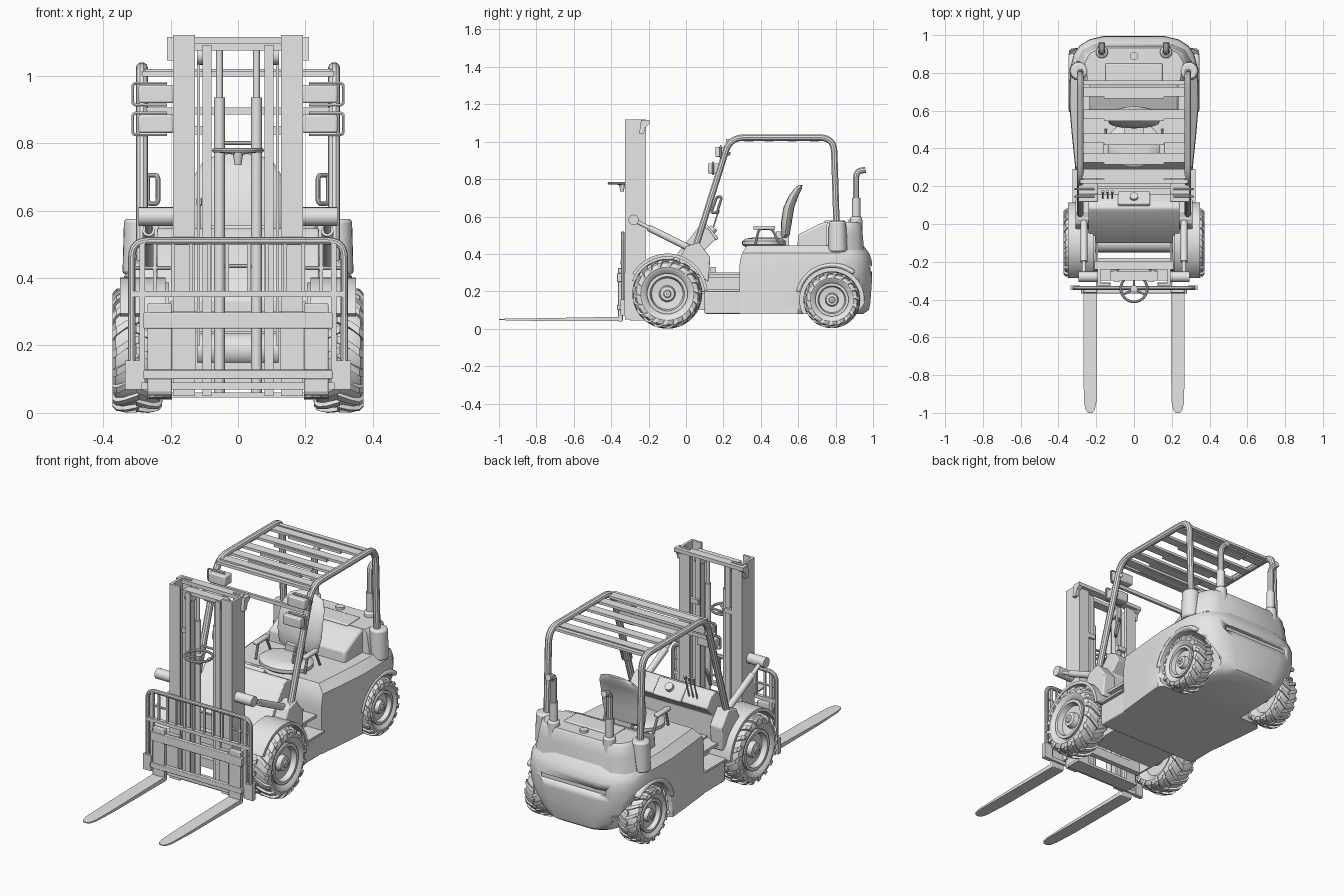
import bpy, bmesh, math
from mathutils import Vector
from math import sin, cos, pi, radians

if "Cube" in bpy.data.objects:
    bpy.data.objects.remove(bpy.data.objects["Cube"])

GREY = bpy.data.materials.new("light_grey")
GREY.diffuse_color = (0.8, 0.8, 0.8, 1)
GREY.use_nodes = True
GREY.node_tree.nodes["Principled BSDF"].inputs["Base Color"].default_value = GREY.diffuse_color


def finish(name, bm=None, me=None, mirror=False, bevel=0, seg=2):
    """Turn a bmesh or mesh in world coordinates into a finished part."""
    if bm:
        bmesh.ops.recalc_face_normals(bm, faces=bm.faces)
        me = bpy.data.meshes.new(name)
        bm.to_mesh(me)
        bm.free()
    me.materials.clear()
    me.materials.append(GREY)
    me.shade_smooth()
    me.set_sharp_from_angle(angle=radians(35))
    ob = bpy.data.objects.new(name, me)
    bpy.context.collection.objects.link(ob)
    if bevel:
        b = ob.modifiers.new("bevel", 'BEVEL')
        b.width, b.segments, b.limit_method = bevel, seg, 'ANGLE'
    if mirror:
        ob.modifiers.new("mirror", 'MIRROR')
    return ob


def loft(name, rings, closed=False, **kw):
    """Skin equal-length rings of points; cap the ends unless closed."""
    bm = bmesh.new()
    R = [[bm.verts.new(p) for p in r] for r in rings]
    n = len(R[0])
    for i in range(len(R) if closed else len(R) - 1):
        a, b = R[i], R[(i + 1) % len(R)]
        for j in range(n):
            bm.faces.new((a[j], a[(j + 1) % n], b[(j + 1) % n], b[j]))
    if not closed:
        bm.faces.new(R[0])
        bm.faces.new(R[-1])
    return finish(name, bm, **kw)


def side(name, prof, x0, x1, **kw):
    """Extrude a (y, z) profile along x."""
    return loft(name, [[(x, y, z) for y, z in prof] for x in (x0, x1)], **kw)


def box(name, x0, x1, y0, y1, z0, z1, **kw):
    return side(name, [(y0, z0), (y1, z0), (y1, z1), (y0, z1)], x0, x1, **kw)


def rod(name, a, b, r, r2=None, n=20, **kw):
    a, b = Vector(a), Vector(b)
    q = (b - a).to_track_quat('Z', 'Y')
    ring = lambda c, s: [c + q @ Vector((s * cos(2 * pi * k / n), s * sin(2 * pi * k / n), 0)) for k in range(n)]
    return loft(name, [ring(a, r), ring(b, r2 or r)], **kw)


def tube(name, pts, r, fillet=0.0, cyclic=False, res=3, **kw):
    """Round tube along a path with filleted corners."""
    P, path = [Vector(p) for p in pts], []
    for i, p in enumerate(P):
        if not fillet or (not cyclic and i in (0, len(P) - 1)):
            path.append(p)
            continue
        u, v = P[i - 1] - p, P[(i + 1) % len(P)] - p
        a = p + u.normalized() * min(fillet, u.length * .49)
        b = p + v.normalized() * min(fillet, v.length * .49)
        path += [a * (1 - t) ** 2 + p * 2 * t * (1 - t) + b * t * t for t in [k / 6 for k in range(7)]]
    cu = bpy.data.curves.new(name, 'CURVE')
    cu.dimensions, cu.bevel_depth, cu.bevel_resolution, cu.use_fill_caps = '3D', r, res, True
    s = cu.splines.new('POLY')
    s.points.add(len(path) - 1)
    for sp, p in zip(s.points, path):
        sp.co = (*p, 1)
    s.use_cyclic_u = cyclic
    tmp = bpy.data.objects.new("tmp", cu)
    me = bpy.data.meshes.new_from_object(tmp)
    bpy.data.objects.remove(tmp)
    return finish(name, me=me, **kw)


def lathe(name, prof, cy, cz, n=48, **kw):
    """Spin an (x, radius) loop about the x direction."""
    ang = [2 * pi * k / n for k in range(n)]
    return loft(name, [[(x, cy + r * cos(t), cz + r * sin(t)) for x, r in prof] for t in ang], closed=True, **kw)


def arc(cy, cz, r, a0, a1, n=20):
    return [(cy + r * cos(radians(a0 + (a1 - a0) * k / n)), cz + r * sin(radians(a0 + (a1 - a0) * k / n))) for k in range(n + 1)]


def cut(ob, cutter):
    cutter.hide_render = cutter.hide_viewport = True
    m = ob.modifiers.new("cut", 'BOOLEAN')
    m.object, m.operation, m.solver = cutter, 'DIFFERENCE', 'EXACT'


def wheel(tag, x0, x1, cy, cz, R):
    """Lugged tyre, dished rim and hub."""
    w, c, B, h = x1 - x0, (x0 + x1) / 2, R * .93, R * .56
    lathe(tag + "_tyre", [(x0 + .2 * w, h), (x0 + .04 * w, h + .02), (x0, R * .76), (x0 + .06 * w, B * .95), (x0 + .2 * w, B),
          (x1 - .2 * w, B), (x1 - .06 * w, B * .95), (x1, R * .76), (x1 - .04 * w, h + .02), (x1 - .2 * w, h)], cy, cz, mirror=True)
    lathe(tag + "_rim", [(x0 + .2 * w, .01), (x0 + .2 * w, h), (x1 - .06 * w, h + .004), (x1 - .06 * w, h * .88), (x1 - .25 * w, h * .8),
          (x1 - .28 * w, h * .42), (x1 - .1 * w, h * .36), (x1 - .08 * w, h * .2), (x1 - .04 * w, h * .16), (x1 - .04 * w, .004)],
          cy, cz, n=32, mirror=True)
    bm = bmesh.new()
    for s in (-1, 1):
        for k in range(18):
            a0, prev = 2 * pi * (k + (.5 if s > 0 else 0)) / 18, None
            for d, r, da, wd in ((-.03, R * .99, 0, .06), (.22, R, .10, .06), (.42, R * .97, .21, .065), (.5, R * .9, .26, .07), (.505, R * .78, .3, .05)):
                ring = []
                for rr, sg in ((r, -1), (r, 1), (r - R * .1, 1), (r - R * .1, -1)):
                    t = a0 + da + sg * wd
                    x = c + s * w * (d if rr == r else min(d, .44))
                    ring.append(bm.verts.new((x, cy + rr * cos(t), cz + rr * sin(t))))
                if prev:
                    for j in range(4):
                        bm.faces.new((prev[j], prev[(j + 1) % 4], ring[(j + 1) % 4], ring[j]))
                else:
                    bm.faces.new(ring)
                prev = ring
            bm.faces.new(prev)
    finish(tag + "_tread", bm, mirror=True)


wheel("front_wheel", .225, .372, -.10, .187, .187)
wheel("rear_wheel", .225, .345, .78, .155, .152)
rod("front_axle", (-.28, -.1, .187), (.28, -.1, .187), .05)
rod("rear_axle", (-.28, .78, .155), (.28, .78, .155), .03)

# Main body and bowl-shaped counterweight, with wheel wells and slot
half = [(.31, .285), (.33, .48), (.34, .6), (.342, .74), (.336, .83), (.318, .9), (.288, .945), (.235, .978), (.16, .996)]
rings = []
for z, kt, kx, k, f in ((.08, 1, .58, .88, 0), (.10, 1, .68, .955, 0), (.14, 1, .80, .975, 0), (.20, 1, .92, .985, 0), (.27, 1, .985, .998, 0), (.33, 1, 1, 1, 0),
                        (.37, 1, 1, .99, .005), (.405, .995, .985, .955, .015), (.445, .86, .86, .88, .04)):
    r = [(x * (kx if y > .7 else kt), (.6 + (y - .6) * k if y > .6 else y + f), z) for x, y in half]
    rings.append(r + [(-x, y, z) for x, y, z in reversed(r)])
body = loft("body", rings)
for s in (-1, 1):
    cut(body, rod("wheel_well_cutter", (s * .2, .78, .155), (s * .5, .78, .155), .172, n=48))
cut(body, box("slot_cutter", -.2, .2, .975, 1.1, .305, .335))
side("rear_arch", arc(.78, .155, .171, 50, 168) + arc(.78, .155, .198, 168, 50), .28, .346, mirror=True, bevel=.012)

# Engine hood, rear deck, shoulders for the posts, exhaust pipes
side("engine_hood", [(.595, .43), (.60, .505), (.625, .515), (.70, .555), (.74, .57), (.85, .57), (.85, .43)], -.235, .235, bevel=.012)
deck = [(.27, .75), (.29, .86), (.26, .915), (.2, .945)]
loft("rear_deck", [[(x * k, .8 + (y - .8) * k, z) for x, y in deck + [(-a, b) for a, b in reversed(deck)]]
     for z, k in ((.42, 1.05), (.50, 1), (.555, .96), (.572, .9))])
box("hood_lid", -.15, .15, .74, .85, .56, .58, bevel=.006)
rod("hood_latch", (0, .89, .55), (0, .89, .585), .022)
for nm, x, y, r, z in (("post_shoulder", .292, .81, .046, .575), ("exhaust_base", .17, .91, .032, .60)):
    rod(nm, (x, y, .41), (x, y, z), r * 1.1, r, n=24, bevel=.01, mirror=True)
tube("exhaust_pipe", [(.17, .91, .58), (.17, .91, .84), (.17, .96, .85)], .017, .03, mirror=True)
rod("exhaust_sleeve", (.17, .91, .58), (.17, .91, .70), .022, mirror=True)

# Front chassis with open front frame, steps and fenders
box("chassis_front", -.2, .2, -.1, .3, .10, .3)
box("frame_cheek", .12, .2, -.21, -.18, .1, .3, mirror=True)
box("frame_rail", .19, .2, -.2, -.08, .1, .33, mirror=True)
box("frame_top", -.12, .12, -.21, -.18, .235, .3)
box("frame_bottom", -.12, .12, -.21, -.18, .1, .15)
box("belly", -.31, .31, .10, .30, .08, .20, bevel=.006)
box("step_plate", .2, .325, .11, .29, .20, .212, mirror=True)
box("step_riser", .19, .22, .1, .3, .2, .285, mirror=True)
box("floor", -.28, .28, .06, .32, .275, .29)
side("front_fender", arc(-.1, .187, .215, 5, 150) + arc(-.1, .187, .198, 150, 5), .215, .35, mirror=True)
side("fender_inner", arc(-.1, .187, .20, 0, 160), .205, .222, mirror=True)
side("pillar_foot", [(-.04, .36), (.12, .25), (.13, .38), (.07, .46), (.0, .44)], .235, .31, mirror=True, bevel=.006)

# Dashboard cowl with controls
side("cowl", [(-.10, .2), (-.10, .335), (.065, .54), (.085, .548), (.12, .535), (.16, .48), (.10, .42), (.10, .2)], -.24, .24, bevel=.005)
side("dash_display", [(.09, .54), (.16, .47), (.175, .485), (.11, .56)], -.085, .085, bevel=.006)
rod("dash_dial", (0, .13, .515), (0, .15, .54), .022)
for x in (-.165, -.14, -.115):
    rod("lever", (x, .13, .49), (x, .17, .62), .004, n=8)
    rod("lever_knob", (x, .168, .615), (x, .173, .635), .008, n=10)
for x in (.1, .14, .17):
    box("pedal", x - .012, x + .012, .13, .16, .29, .33)

# Steering wheel ahead of the mast
tube("steering_rim", [(.07 * cos(t * pi / 16), -.342 + .07 * sin(t * pi / 16), .778) for t in range(32)], .007, cyclic=True)
rod("steering_hub", (0, -.342, .735), (0, -.342, .785), .01, .018)
for a in (90, 210, 330):
    rod("steering_spoke", (0, -.342, .77), (.068 * cos(radians(a)), -.342 + .068 * sin(radians(a)), .778), .006, n=8)

# Seat
loft("seat_cushion", [[(w * cos(t * pi / 16), .42 + d * sin(t * pi / 16), z) for t in range(32)]
     for z, w, d in ((.435, .12, .10), (.45, .145, .12), (.468, .145, .12), (.482, .125, .10), (.488, .08, .06))])
rings = []
for y, z, w, d in ((.525, .485, .09, .012), (.53, .50, .12, .024), (.537, .57, .134, .029), (.55, .65, .134, .029), (.575, .71, .126, .026), (.60, .75, .10, .02), (.612, .768, .05, .01)):
    rings.append([(w * cos(t * pi / 12), y + d * sin(t * pi / 12), z) for t in range(24)])
loft("seat_back", rings)
box("seat_bracket", -.05, .05, .48, .55, .445, .52)
tube("armrest_frame", [(.15, .37, .45), (.15, .39, .535), (.15, .46, .535), (.15, .50, .45)], .007, .02, mirror=True)
box("armrest_pad", .135, .165, .36, .475, .53, .55, mirror=True, bevel=.006)

# Overhead guard with notched slats
tube("guard_frame", [(.285, .04, .40), (.285, .235, 1.022), (.285, .79, 1.022), (.285, .805, .55)], .018, .075, mirror=True)
for y in (.265, .35, .455, .58, .70):
    box("roof_slat", -.285, .285, y - .025, y + .025, 1.006, 1.02)
    box("slat_tab", -.16, .16, y - .036, y + .012, 1.0, 1.014)
box("roof_rear_bar", -.285, .285, .735, .76, 1.006, 1.02)
box("roof_front_bar", -.285, .285, .215, .235, .998, 1.014)
box("lamp_bar", -.285, .285, .185, .2, .885, .905)

# Work lamps with brackets and grab handles
for y, z in ((.185, .945), (.145, .857)):
    box("lamp", .19, .295, y - .028, y + .035, z - .027, z + .027, mirror=True, bevel=.006)
    tube("lamp_bracket", [(.21, y, z + .032), (.312, y, z + .032), (.312, y, z - .032), (.21, y, z - .032)], .005, .01, res=1, mirror=True)
    rod("lamp_arm", (.27, y, z), (.285, y + .05, z - .01), .01, n=10, mirror=True)
tube("grab_handle", [(.237, .135, .62), (.268, .165, .62), (.268, .192, .705), (.237, .165, .705)], .007, .015, cyclic=True, mirror=True)

# Tilt cylinders
rod("tilt_cylinder", (.265, -.20, .54), (.265, .04, .42), .018, mirror=True)
rod("tilt_rod", (.265, -.275, .58), (.265, -.19, .535), .011, n=12, mirror=True)
rod("tilt_mount", (.18, -.28, .582), (.295, -.28, .582), .028, mirror=True)
rod("tilt_pivot", (.22, .03, .425), (.30, .03, .425), .025, mirror=True)

# Mast: outer channels, inner channels, chains, crossheads and lift cylinders
for nm, x0, x1, y0, y1, z0, z1 in (("outer_rail", .128, .192, -.325, -.312, .05, 1.12), ("outer_rail_back", .128, .192, -.228, -.215, .05, 1.12),
        ("outer_web", .178, .192, -.313, -.227, .05, 1.12), ("inner_web", .094, .105, -.305, -.235, .05, 1.09), ("inner_flange", .078, .105, -.308, -.297, .05, 1.09),
        ("inner_flange_back", .078, .105, -.243, -.232, .05, 1.09), ("chain", .112, .122, -.275, -.27, .2, 1.07), ("mast_bracket", .08, .19, -.24, -.22, .825, .85)):
    box(nm, x0, x1, y0, y1, z0, z1, mirror=True)
side("mast_ear", [(-.24, 1.115), (-.195, 1.115), (-.195, 1.095), (-.215, 1.08), (-.225, 1.045), (-.25, 1.045)], .185, .21, mirror=True)
for nm, w, y0, y1, z0, z1 in (("mast_head", .20, -.24, -.195, 1.095, 1.115), ("inner_head", .128, -.3, -.25, 1.075, 1.095),
        ("mast_tie_low", .2, -.3, -.215, .045, .06), ("mast_tie_base", .19, -.225, -.212, .24, .28)):
    box(nm, -w, w, y0, y1, z0, z1)
rod("lift_cylinder", (.055, -.27, .055), (.055, -.27, .935), .016, mirror=True)
rod("lift_rod", (.055, -.27, .93), (.055, -.27, 1.08), .01, n=14, mirror=True)
for z in (.435, .80):
    rod("cylinder_tie", (-.06, -.27, z), (.06, -.27, z), .006, n=8)
rod("chain_roller", (.08, -.27, 1.06), (.122, -.27, 1.06), .028, mirror=True)

# Fork carriage and load backrest
for z0, z1 in ((.25, .298), (.10, .128)):
    box("carriage_bar", -.28, .28, -.368, -.345, z0, z1, bevel=.003)
box("carriage_plate", .125, .2, -.345, -.31, .1, .3, mirror=True)
box("carriage_post", .285, .335, -.35, -.325, .07, .155, mirror=True)
box("carriage_lower_bar", -.33, .33, -.34, -.328, .07, .09)
tube("backrest_frame", [(-.315, -.338, .075), (-.315, -.338, .51), (.315, -.338, .51), (.315, -.338, .075)], .011, .05)
box("backrest_rail", -.315, .315, -.35, -.33, .343, .362)
box("backrest_side_bar", .275, .292, -.348, -.332, .09, .505, mirror=True)
for k in range(5):
    box("backrest_bar", .027 + k * .0535, .038 + k * .0535, -.344, -.332, .36, .505, mirror=True)
rod("backrest_mid_rail", (.2, -.337, .43), (.315, -.337, .43), .006, n=8, mirror=True)

# Forks: tapered blade and upright shank
blade = ((-.345, .036, .040, .064), (-.80, .036, .042, .056), (-.95, .032, .045, .054), (-.985, .024, .046, .053), (-1.0, .011, .047, .052))
loft("fork_blade", [[(.232 - w, y, a), (.232 + w, y, a), (.232 + w, y, b), (.232 - w, y, b)] for y, w, a, b in blade], mirror=True)
box("fork_shank", .196, .268, -.364, -.338, .04, .325, mirror=True, bevel=.004)
